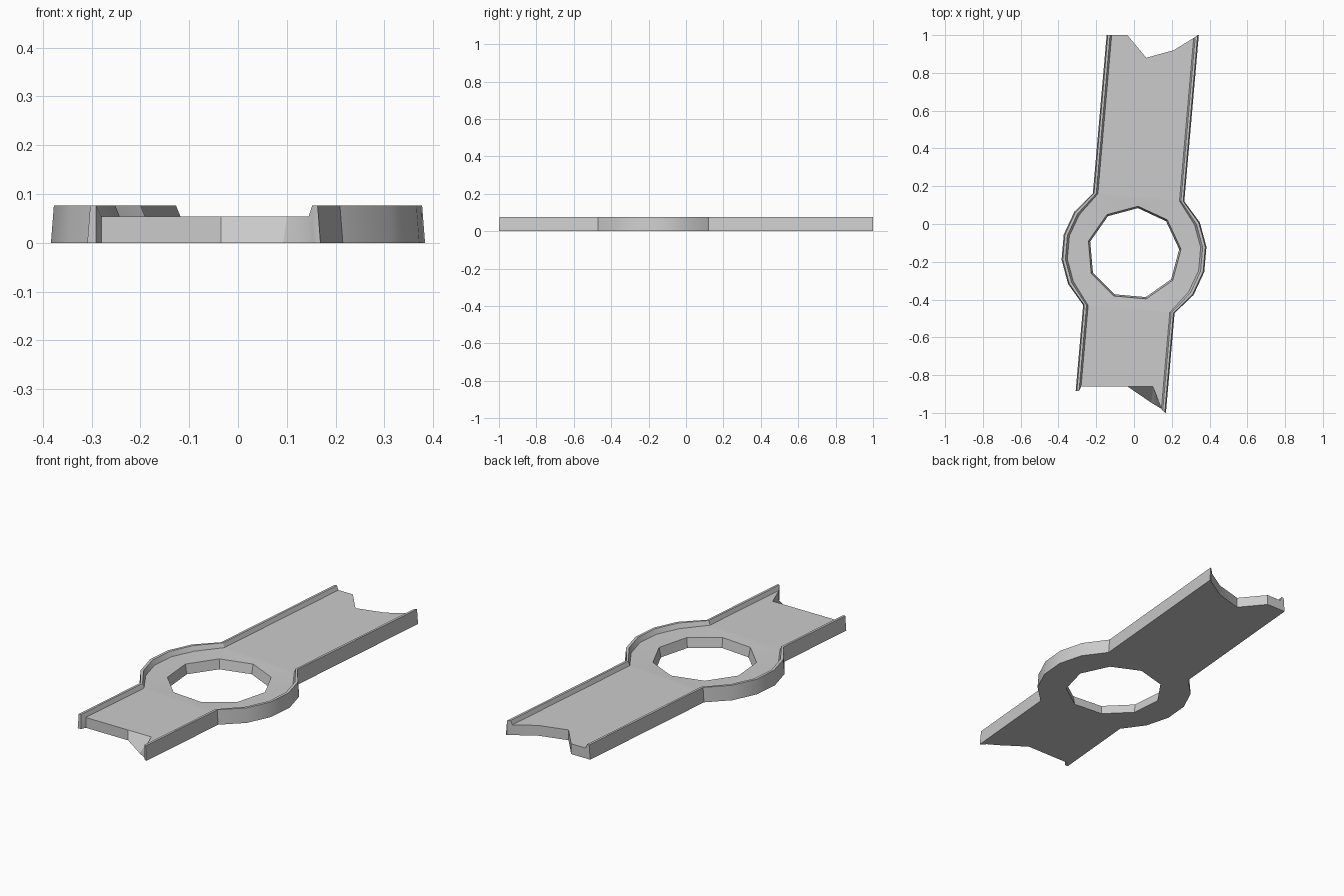
import bpy, bmesh
from math import radians, cos, sin
from mathutils import Vector

if "Cube" in bpy.data.objects:
    bpy.data.objects.remove(bpy.data.objects["Cube"])

LEAN = 0.087                 # sideways drift of the road per unit of y
FLOOR, CURB = 0.054, 0.076
CY = -0.155                  # hub centre


def pt(u, y, z):
    return Vector((u + LEAN * y, y, z))


def finish(name, bm):
    bmesh.ops.remove_doubles(bm, verts=bm.verts, dist=0.0002)
    bmesh.ops.recalc_face_normals(bm, faces=bm.faces)
    me = bpy.data.meshes.new(name)
    bm.to_mesh(me)
    bm.free()
    ob = bpy.data.objects.new(name, me)
    bpy.context.collection.objects.link(ob)
    bpy.ops.object.select_all(action='DESELECT')
    ob.select_set(True)
    bpy.context.view_layer.objects.active = ob
    bpy.ops.object.shade_smooth_by_angle(angle=radians(30))


# Curb cross-sections (outer foot, outer top, inner top, inner foot)
LEFT = [(-0.232, 0), (-0.226, CURB), (-0.214, CURB), (-0.205, FLOOR)]
RIGHT = [(0.256, 0), (0.250, CURB), (0.238, CURB), (0.230, FLOOR)]


def near_y(base, u):
    return base - LEAN * u


def road(name, base, mids, ends_l, ends_r):
    """Curbed road; mids are floor stations (u, top end y, bottom end y)."""
    st = [(u, z, e, e) for (u, z), e in zip(LEFT, ends_l)]
    st += [(u, FLOOR, t, b) for u, t, b in mids]
    st += [(u, z, e, e) for (u, z), e in zip(RIGHT, ends_r)][::-1]
    bm = bmesh.new()
    cols = []
    for u, z, t, b in st:
        n = near_y(base, u)
        cols.append([bm.verts.new(p) for p in
                     (pt(u, n, z), pt(u, t, z), pt(u, b, 0), pt(u, n, 0))])
    for a, c in zip(cols, cols[1:]):
        for i in range(3):   # top, broken end, underside
            bm.faces.new((a[i], a[i + 1], c[i + 1], c[i]))
    bmesh.ops.dissolve_degenerate(bm, dist=0.0001, edges=bm.edges)
    finish(name, bm)


N_BASE, S_BASE = 0.142, -0.449
road("north_road", N_BASE,
     [(-0.122, 1.0, 1.0), (-0.012, 0.88, 0.88), (0.13, 0.92, 0.92)],
     [1.0] * 4, [1.0, 1.0, 0.99, 0.985])
road("south_road", S_BASE,
     [(0.04, -0.86, -0.86), (0.175, -0.86, -0.947)],
     [-0.885, -0.885, -0.885, -0.86], [-1.0, -0.997, -0.989, -0.978])

# Round hub: two curbed arcs joining the roads, floor with a nine-sided hole
PROFILE = [(0.385, 0), (0.379, CURB), (0.365, CURB), (0.354, 0.051)]


def joint(side, base):
    return [pt(u, near_y(base, u), z) for u, z in side]


def arc(angles):
    return [[Vector((r * cos(radians(a)), CY + r * sin(radians(a)), z))
             for r, z in PROFILE] for a in angles]


left = [joint(LEFT, N_BASE)] + arc((145, 165, 185, 205)) + [joint(LEFT, S_BASE)]
right = [joint(RIGHT, S_BASE)] + arc((-35, -15, 5, 25)) + [joint(RIGHT, N_BASE)]

bm = bmesh.new()
loop = []
for side in (left, right):
    rows = [[bm.verts.new(p) for p in row] for row in side]
    for a, b in zip(rows, rows[1:]):
        for k in range(3):
            bm.faces.new((a[k], b[k], b[k + 1], a[k + 1]))
    loop += rows


def hole_ring(r, z):
    return [bm.verts.new((r * cos(radians(5 + 40 * i)),
                          CY + r * sin(radians(5 + 40 * i)), z)) for i in range(9)]


def edges_of(vs):
    out = []
    for a, b in zip(vs, vs[1:] + vs[:1]):
        out.append(bm.edges.get((a, b)) or bm.edges.new((a, b)))
    return out


top, bottom = hole_ring(0.25, 0.05), hole_ring(0.24, 0)
for i in range(9):
    j = (i + 1) % 9
    bm.faces.new((top[i], top[j], bottom[j], bottom[i]))
for k, hole in ((3, top), (0, bottom)):
    bmesh.ops.triangle_fill(bm, use_beauty=True, normal=(0, 0, 1),
                            edges=edges_of([r[k] for r in loop]) + edges_of(hole))
finish("hub_ring", bm)
